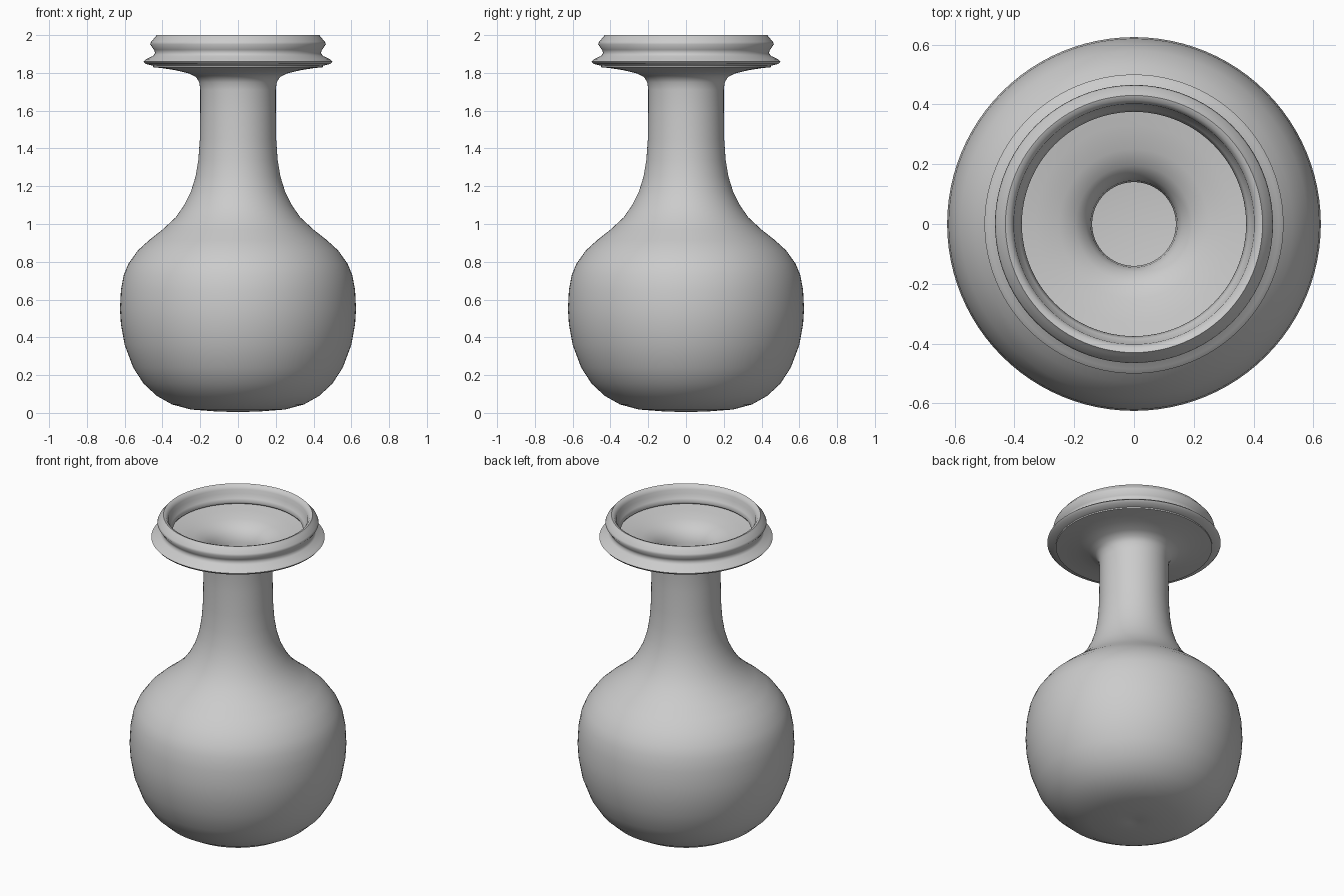
import bpy, bmesh, math

SEGMENTS = 96

# Half cross-section (radius, height): outside going up, then inside going down
outer_body = [(0, 0.012), (0.03, 0.005), (0.12, 0.008), (0.25, 0.018), (0.35, 0.045),
              (0.43, 0.09), (0.5, 0.155), (0.555, 0.24), (0.6, 0.36), (0.62, 0.47),
              (0.625, 0.55), (0.62, 0.65), (0.605, 0.73), (0.58, 0.79), (0.53, 0.86),
              (0.47, 0.915), (0.4, 0.97), (0.33, 1.035), (0.285, 1.1), (0.25, 1.17),
              (0.225, 1.25), (0.21, 1.34), (0.202, 1.45), (0.2, 1.6), (0.2, 1.71)]
outer_lip = [(0.205, 1.75), (0.222, 1.778), (0.26, 1.797), (0.33, 1.814), (0.4, 1.825),
             (0.45, 1.83), (0.45, 1.838), (0.49, 1.848), (0.5, 1.86), (0.485, 1.873),
             (0.45, 1.89), (0.439, 1.905), (0.445, 1.922), (0.465, 1.952), (0.46, 1.965),
             (0.44, 1.988), (0.43, 2.0)]
inner_lip = [(0.415, 1.995), (0.402, 1.975), (0.4, 1.95), (0.385, 1.925), (0.375, 1.905),
             (0.382, 1.893), (0.4, 1.885), (0.33, 1.874), (0.25, 1.858), (0.195, 1.835),
             (0.16, 1.8), (0.145, 1.76), (0.14, 1.71)]
inner_body = [(0.14, 1.45), (0.15, 1.34), (0.19, 1.16), (0.28, 1.0), (0.43, 0.87),
              (0.53, 0.75), (0.565, 0.55), (0.54, 0.37), (0.45, 0.2), (0.32, 0.105),
              (0.15, 0.07), (0, 0.07)]
profile = outer_body + outer_lip + inner_lip + inner_body

# Spin the profile into a hollow flask
bm = bmesh.new()
verts = [bm.verts.new((r, 0, z)) for r, z in profile]
edges = [bm.edges.new(pair) for pair in zip(verts, verts[1:])]
bmesh.ops.spin(bm, geom=verts + edges, cent=(0, 0, 0), axis=(0, 0, 1),
               angle=2 * math.pi, steps=SEGMENTS, use_merge=True)
bmesh.ops.remove_doubles(bm, verts=bm.verts, dist=1e-4)
bmesh.ops.recalc_face_normals(bm, faces=bm.faces)
mesh = bpy.data.meshes.new("flask")
bm.to_mesh(mesh)
bm.free()
flask = bpy.data.objects.new("flask", mesh)
bpy.context.collection.objects.link(flask)

# Plain light grey
grey = bpy.data.materials.new("light_grey")
grey.diffuse_color = (0.6, 0.6, 0.6, 1)
mesh.materials.append(grey)

# Smooth shading with crisp step under the lip
bpy.context.view_layer.objects.active = flask
flask.select_set(True)
bpy.ops.object.shade_smooth_by_angle(angle=math.radians(65))
